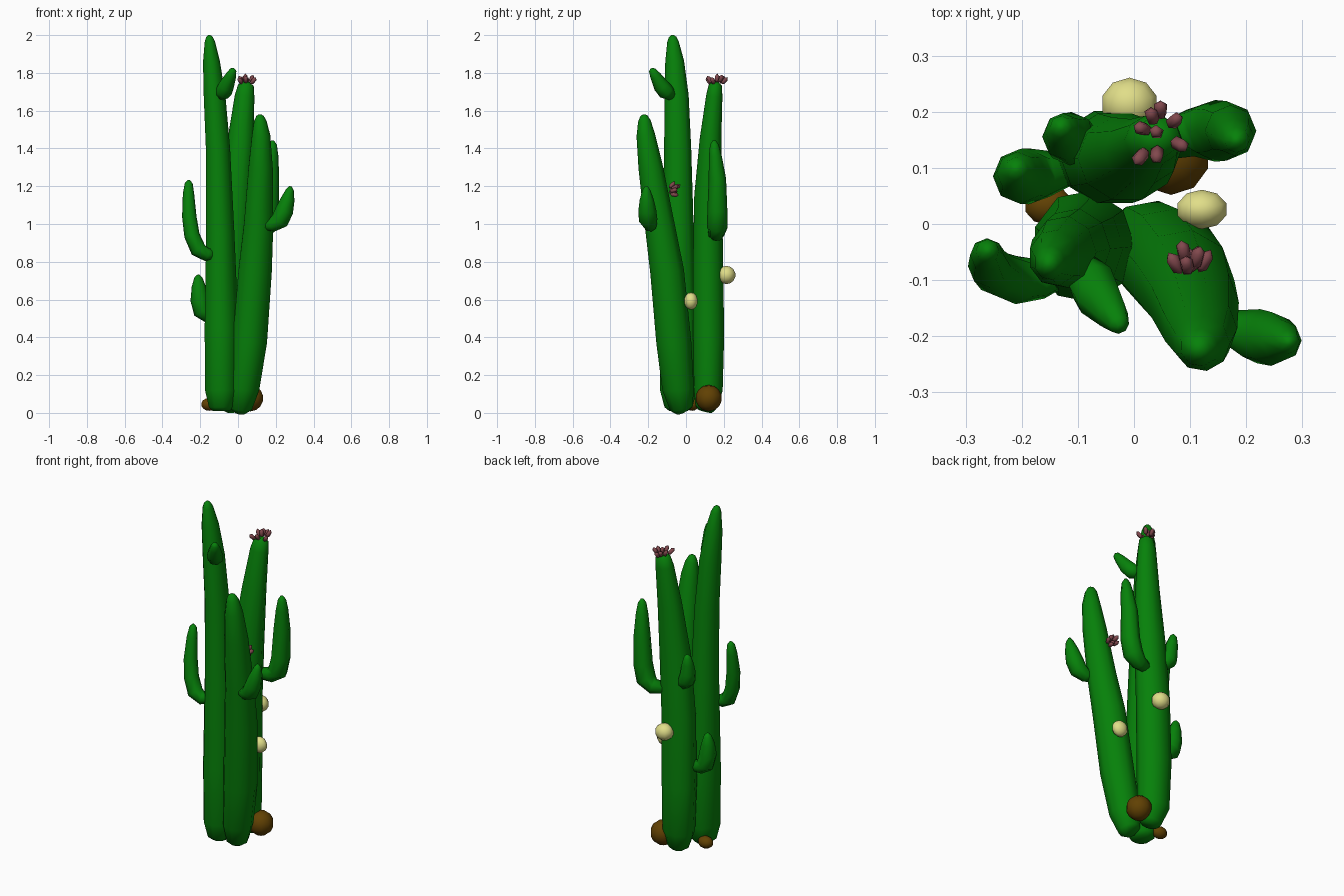
import bpy, bmesh, math
from mathutils import Vector

UP = Vector((0, 0, 1))


def mat(name, rgb):
    m = bpy.data.materials.new(name)
    m.diffuse_color = (*rgb, 1)
    return m


GREEN = mat("cactus_green", (0.002, 0.22, 0.003))
BROWN = mat("stone_brown", (0.12, 0.053, 0.001))
CREAM = mat("fruit_cream", (0.75, 0.73, 0.25))
PINK = mat("petal_pink", (0.22, 0.065, 0.075))


def finish(name, bm, material, smooth=True):
    bmesh.ops.recalc_face_normals(bm, faces=bm.faces)
    me = bpy.data.meshes.new(name)
    bm.to_mesh(me)
    bm.free()
    for p in me.polygons:
        p.use_smooth = smooth
    me.materials.append(material)
    ob = bpy.data.objects.new(name, me)
    bpy.context.collection.objects.link(ob)
    return ob


def stem(name, path, sides=9, sx=1.0, sy=1.0):
    """Loft elliptical rings along (x, y, z, radius) points."""
    bm = bmesh.new()
    pts = [Vector(p[:3]) for p in path]
    rings = []
    for i, p in enumerate(pts):
        t = pts[min(i + 1, len(pts) - 1)] - pts[max(i - 1, 0)]
        q = UP.rotation_difference(t.normalized())
        r = path[i][3]
        rings.append([bm.verts.new(p + q @ Vector((r * sx * math.cos(a), r * sy * math.sin(a), 0)))
                      for a in (2 * math.pi * k / sides for k in range(sides))])
    for a, b in zip(rings, rings[1:]):
        for k in range(sides):
            n = (k + 1) % sides
            bm.faces.new((a[k], a[n], b[n], b[k]))
    bm.faces.new(rings[0])
    bm.faces.new(rings[-1])
    return finish(name, bm, GREEN)


def ball(name, loc, size, material):
    bm = bmesh.new()
    bmesh.ops.create_uvsphere(bm, u_segments=10, v_segments=7, radius=1)
    for v in bm.verts:
        v.co = Vector((v.co.x * size[0], v.co.y * size[1], v.co.z * size[2])) + Vector(loc)
    return finish(name, bm, material)


def flower(name, centre, axis, offsets, length=0.024, width=0.014):
    """Cluster of small pointed petals spreading away from the axis."""
    bm = bmesh.new()
    axis = Vector(axis).normalized()
    for off in offsets:
        off = Vector(off)
        q = UP.rotation_difference((axis + off * 18).normalized())
        made = bmesh.ops.create_uvsphere(bm, u_segments=5, v_segments=3, radius=1)
        for v in made["verts"]:
            c = Vector((v.co.x * width, v.co.y * width, v.co.z * length))
            v.co = q @ c + Vector(centre) + off
    return finish(name, bm, PINK)


# Three main trunks
stem("tall_trunk", [
    (-.09, -.04, .01, .045), (-.09, -.04, .03, .068), (-.09, -.04, .12, .09),
    (-.09, -.04, .45, .092), (-.096, -.042, .95, .077), (-.108, -.044, 1.4, .066),
    (-.126, -.05, 1.68, .059), (-.142, -.06, 1.86, .046),
    (-.15, -.069, 1.965, .028), (-.152, -.071, 1.99, .018), (-.152, -.071, 2.0, .006)],
    sy=1.1)
stem("front_trunk", [
    (.008, -.015, .006, .035), (.012, -.024, .025, .062), (.028, -.042, .13, .085),
    (.06, -.065, .38, .094), (.088, -.1, .75, .091), (.107, -.14, 1.0, .08),
    (.118, -.187, 1.3, .066), (.121, -.213, 1.47, .05),
    (.117, -.22, 1.545, .034), (.116, -.222, 1.572, .02), (.116, -.222, 1.58, .007)])
stem("back_trunk", [
    (-.02, .1, .01, .04), (-.022, .105, .03, .058), (-.035, .118, .12, .08),
    (-.04, .12, .4, .086), (-.034, .117, .8, .084), (-.012, .117, 1.15, .077),
    (.015, .13, 1.45, .06), (.035, .15, 1.68, .045),
    (.042, .155, 1.735, .036), (.043, .156, 1.753, .014)], 10, sx=1.15)

# Side arms
stem("tall_trunk_left_arm", [
    (-.11, -.08, .84, .022), (-.165, -.098, .838, .036), (-.21, -.1, .863, .043),
    (-.244, -.088, .94, .041), (-.258, -.075, 1.04, .038), (-.262, -.055, 1.16, .03),
    (-.261, -.048, 1.215, .021), (-.26, -.047, 1.232, .007)], 8)
stem("tall_trunk_upper_arm", [
    (-.095, -.075, 1.68, .03), (-.075, -.105, 1.7, .044), (-.063, -.13, 1.73, .042),
    (-.038, -.162, 1.785, .029), (-.026, -.18, 1.815, .018), (-.024, -.184, 1.823, .006)], 8)
stem("front_trunk_right_arm", [
    (.13, -.175, .985, .018), (.18, -.188, .993, .036), (.222, -.2, 1.02, .049),
    (.245, -.205, 1.07, .048), (.263, -.208, 1.13, .037),
    (.275, -.21, 1.18, .021), (.277, -.21, 1.2, .007)], 8)
stem("back_trunk_right_arm", [
    (.03, .14, .95, .03), (.1, .162, .95, .043), (.145, .166, .985, .055),
    (.165, .166, 1.07, .053), (.172, .166, 1.24, .046), (.18, .155, 1.36, .034),
    (.183, .15, 1.42, .023), (.183, .149, 1.442, .008)], 8)
stem("back_trunk_left_arm", [
    (-.1, .1, .51, .024), (-.155, .09, .517, .042), (-.188, .085, .54, .05),
    (-.203, .085, .6, .049), (-.208, .092, .67, .037),
    (-.21, .098, .717, .021), (-.21, .099, .731, .007)], 8)
stem("back_trunk_rear_arm", [
    (-.05, .135, 1.015, .025), (-.09, .147, 1.02, .038), (-.113, .152, 1.045, .048),
    (-.122, .156, 1.09, .042), (-.127, .166, 1.15, .032),
    (-.13, .173, 1.19, .02), (-.13, .174, 1.203, .007)], 8)

# Round fruits and base stones
ball("back_fruit", (-.008, .214, .73), (.052, .048, .048), CREAM)
ball("right_fruit", (.121, .026, .592), (.047, .036, .046), CREAM)
ball("large_stone", (.066, .12, .078), (.071, .07, .07), BROWN)
ball("small_stone", (-.152, .033, .045), (.045, .036, .034), BROWN)

# Petal clusters
flower("top_flower", (.045, .16, 1.764), (0, 0, 1), [
    (-.03, .01, .0), (-.005, .004, .008), (-.013, .032, 0), (.002, .043, -.005),
    (.027, .024, .005), (.036, -.018, -.006), (-.004, -.036, 0), (-.033, -.04, -.006)])
flower("side_flower", (.1, -.062, 1.182), (0, .9, .35), [
    (-.027, -.008, 0), (-.012, .012, .015), (0, -.005, -.012), (-.006, -.012, .025),
    (.013, .002, .012), (.026, -.004, -.004), (.01, .0, -.026)])
